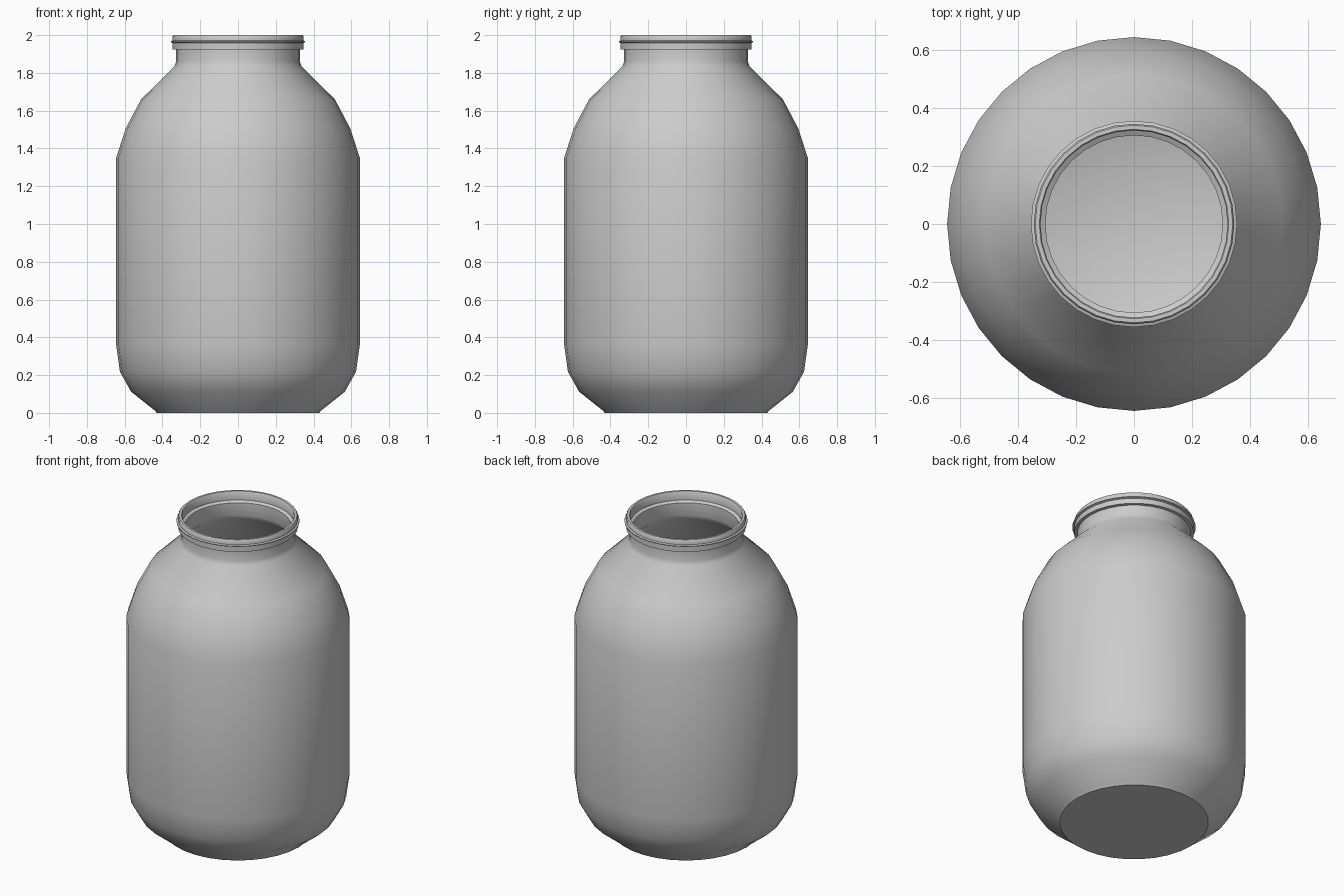
import bpy, bmesh, math

if "Cube" in bpy.data.objects:
    bpy.data.objects.remove(bpy.data.objects["Cube"])

SIDES = 32


def lathe(name, profile, capped_ends):
    """Spin an (r, z) profile about z; close the ends with flat discs if asked."""
    bm = bmesh.new()
    rings = []
    for r, z in profile:
        rings.append([bm.verts.new((r * math.cos(2 * math.pi * i / SIDES),
                                    r * math.sin(2 * math.pi * i / SIDES), z))
                      for i in range(SIDES)])
    for a, b in zip(rings, rings[1:]):
        for i in range(SIDES):
            j = (i + 1) % SIDES
            bm.faces.new((a[i], a[j], b[j], b[i]))
    if capped_ends:
        bm.faces.new(rings[0][::-1])
        bm.faces.new(rings[-1])
    bmesh.ops.recalc_face_normals(bm, faces=bm.faces[:])
    mesh = bpy.data.meshes.new(name)
    bm.to_mesh(mesh)
    bm.free()
    obj = bpy.data.objects.new(name, mesh)
    bpy.context.collection.objects.link(obj)
    bpy.ops.object.select_all(action='DESELECT')
    obj.select_set(True)
    bpy.context.view_layer.objects.active = obj
    bpy.ops.object.shade_smooth_by_angle(angle=math.radians(40))
    return obj


# Outer wall: base, body, shoulder, neck
outer = [(0.43, 0.0), (0.44, 0.012), (0.566, 0.112), (0.625, 0.218),
         (0.645, 0.36), (0.645, 1.35), (0.595, 1.505), (0.513, 1.66),
         (0.336, 1.835), (0.328, 1.86), (0.328, 1.923)]

# Rim band with a thin raised thread
rim = [(0.346, 1.925), (0.346, 1.958), (0.356, 1.962), (0.356, 1.967),
       (0.346, 1.971), (0.346, 1.994), (0.341, 2.0), (0.327, 2.0),
       (0.323, 1.995), (0.323, 1.945)]

# Inner wall, from the mouth down to the floor
inner = [(0.306, 1.935), (0.306, 1.855), (0.318, 1.825), (0.498, 1.645),
         (0.576, 1.497), (0.625, 1.346), (0.625, 0.363), (0.605, 0.226),
         (0.552, 0.127), (0.43, 0.03)]

lathe("jar", outer + rim + inner, True)
